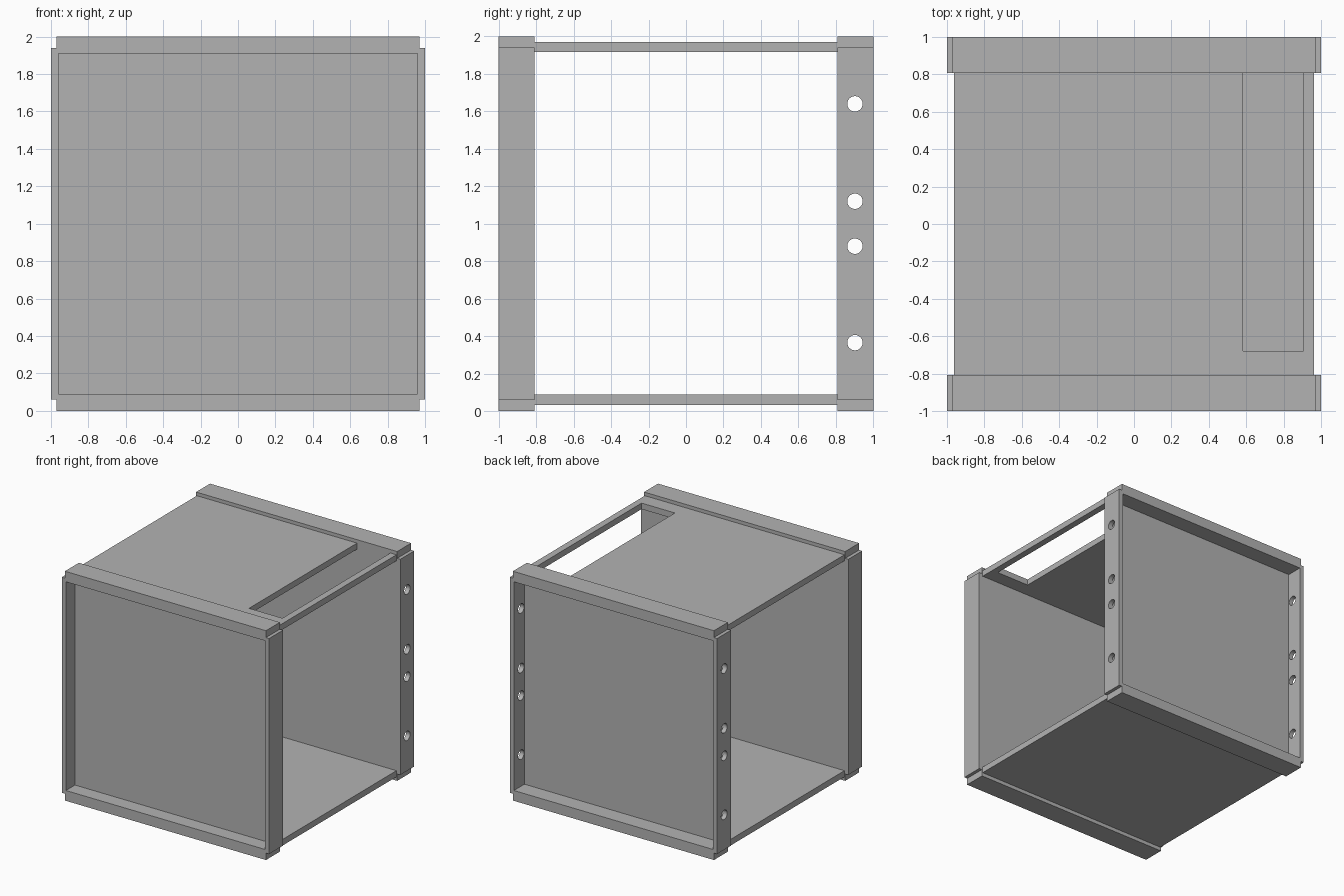
import bpy
import bmesh
from math import pi
from mathutils import Matrix

cube = bpy.data.objects.get("Cube")
if cube:
    bpy.data.objects.remove(cube, do_unlink=True)

# Single plain grey material
grey = bpy.data.materials.new("plain_grey")
grey.use_nodes = True
colour = (0.45, 0.45, 0.45, 1)
grey.diffuse_color = colour
grey.node_tree.nodes["Principled BSDF"].inputs["Base Color"].default_value = colour


def prism(name, outline, axis, start, end):
    """Extrude a 2D outline along y (points are x, z) or z (points are x, y)."""
    bm = bmesh.new()
    place = (lambda u, v: (u, start, v)) if axis == "y" else (lambda u, v: (u, v, start))
    face = bm.faces.new([bm.verts.new(place(u, v)) for u, v in outline])
    moved = bmesh.ops.extrude_face_region(bm, geom=[face])["geom"]
    verts = [g for g in moved if isinstance(g, bmesh.types.BMVert)]
    shift = (0, end - start, 0) if axis == "y" else (0, 0, end - start)
    bmesh.ops.translate(bm, vec=shift, verts=verts)
    bmesh.ops.recalc_face_normals(bm, faces=bm.faces)
    return finish(name, bm)


def finish(name, bm):
    mesh = bpy.data.meshes.new(name)
    bm.to_mesh(mesh)
    bm.free()
    mesh.materials.append(grey)
    obj = bpy.data.objects.new(name, mesh)
    bpy.context.collection.objects.link(obj)
    return obj


def rect(x0, x1, v0, v1):
    return [(x0, v0), (x1, v0), (x1, v1), (x0, v1)]


def cut(obj, cutter):
    """Subtract the cutter from the object, then drop the cutter."""
    cutter.hide_render = True
    mod = obj.modifiers.new("cut", "BOOLEAN")
    mod.operation = "DIFFERENCE"
    mod.solver = "EXACT"
    mod.object = cutter
    bpy.context.view_layer.objects.active = obj
    bpy.ops.object.modifier_apply(modifier=mod.name)
    bpy.data.objects.remove(cutter, do_unlink=True)


# Square outline with a small notch at each corner
wide, narrow, low = 1.0, 0.97, 0.06
high = 2 - low
notched = [(-narrow, 0), (narrow, 0), (narrow, low), (wide, low),
           (wide, high), (narrow, high), (narrow, 2), (-narrow, 2),
           (-narrow, high), (-wide, high), (-wide, low), (-narrow, low)]

# Front and back trays, each a panel with flanges facing outwards
inner = 0.808
for name, side, floor in (("front_tray", -1, 0.875), ("back_tray", 1, 0.855)):
    tray = prism(name, notched, "y", side * inner, side)
    cut(tray, prism("recess", rect(-0.96, 0.96, 0.09, 1.91), "y", side * floor, side * 1.1))

# Round holes through both side flanges of the back tray
bm = bmesh.new()
for z in (0.365, 0.88, 1.12, 1.64):
    bmesh.ops.create_cone(bm, cap_ends=True, segments=32, radius1=0.041, radius2=0.041,
                          depth=2.4, matrix=Matrix.Translation((0, 0.902, z)) @ Matrix.Rotation(pi / 2, 4, "Y"))
cut(bpy.data.objects["back_tray"], finish("hole_cutter", bm))

# Bottom panel
edge = 0.963
prism("bottom_panel", rect(-edge, edge, -inner, inner), "z", 0.033, 0.087)

# Top panel with a long slot open to the back tray
slot_left, slot_right, slot_front = 0.905, 0.583, -0.68
prism("top_panel", [(-edge, -inner), (edge, -inner), (edge, inner), (slot_left, inner),
                    (slot_left, slot_front), (slot_right, slot_front),
                    (slot_right, inner), (-edge, inner)], "z", 1.917, 1.97)
